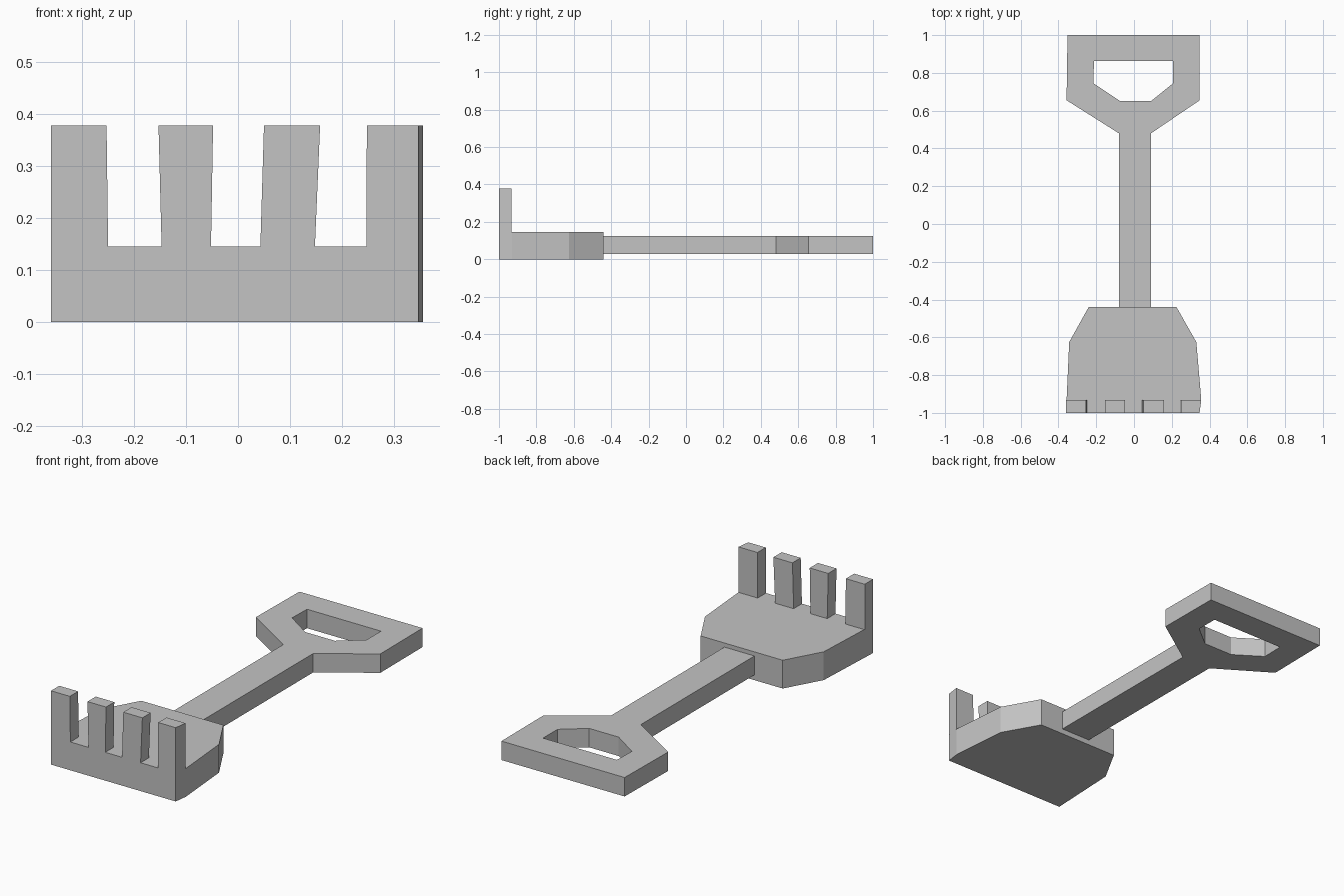
import bpy, bmesh

cube = bpy.data.objects.get("Cube")
if cube:
    bpy.data.objects.remove(cube, do_unlink=True)

grey = bpy.data.materials.new("plain grey")
grey.use_nodes = True
grey.diffuse_color = (0.55, 0.55, 0.55, 1)
grey.node_tree.nodes["Principled BSDF"].inputs["Base Color"].default_value = (0.55, 0.55, 0.55, 1)


def finish(name, bm):
    bmesh.ops.recalc_face_normals(bm, faces=bm.faces)
    mesh = bpy.data.meshes.new(name)
    bm.to_mesh(mesh)
    bm.free()
    mesh.materials.append(grey)
    obj = bpy.data.objects.new(name, mesh)
    bpy.context.collection.objects.link(obj)
    return obj


def prism(name, bottom, z0, z1, top=None):
    """Solid between a bottom outline and a matching top outline."""
    bm = bmesh.new()
    low = [bm.verts.new((x, y, z0)) for x, y in bottom]
    high = [bm.verts.new((x, y, z1)) for x, y in top or bottom]
    bm.faces.new(low)
    bm.faces.new(high)
    for i in range(len(low)):
        j = (i + 1) % len(low)
        bm.faces.new((low[i], low[j], high[j], high[i]))
    return finish(name, bm)


# Head block, wide at the front and tapering to the shaft
prism("head", [(-0.36, -1), (0.347, -1), (0.356, -0.93), (0.33, -0.625),
               (0.225, -0.44), (-0.24, -0.44), (-0.343, -0.625)], 0, 0.145)


# Four upright tines: left and right edges at the bottom, then at the top
def strip(x0, x1, flare):
    return [(x0, -1), (x1, -1), (x1 + flare, -0.933), (x0, -0.933)]


tines = [(-0.36, -0.25, -0.36, -0.253), (-0.147, -0.052, -0.153, -0.048),
         (0.043, 0.148, 0.05, 0.158), (0.247, 0.347, 0.248, 0.347)]
for n, (b0, b1, t0, t1) in enumerate(tines):
    flare = 0.009 if n == 3 else 0
    prism(f"tine_{n + 1}", strip(b0, b1, flare), 0.145, 0.378, strip(t0, t1, flare))

# Shaft and D-shaped grip: a flat sheet with a hole, extruded upward
outer = [(-0.352, 1), (0.346, 1), (0.348, 0.655), (0.09, 0.48), (-0.08, 0.48), (-0.357, 0.655)]
inner = [(-0.212, 0.862), (0.207, 0.862), (0.207, 0.745), (0.092, 0.652), (-0.075, 0.652), (-0.215, 0.745)]
bm = bmesh.new()
out = [bm.verts.new((x, y, 0.027)) for x, y in outer]
hole = [bm.verts.new((x, y, 0.027)) for x, y in inner]
for i in range(6):
    j = (i + 1) % 6
    bm.faces.new((out[i], out[j], hole[j], hole[i]))
end = [bm.verts.new((x, -0.44, 0.027)) for x in (-0.08, 0.09)]
bm.faces.new((out[3], out[4], end[0], end[1]))
bmesh.ops.recalc_face_normals(bm, faces=bm.faces)
grown = bmesh.ops.extrude_face_region(bm, geom=bm.faces[:], use_keep_orig=True)
raised = [g for g in grown["geom"] if isinstance(g, bmesh.types.BMVert)]
bmesh.ops.translate(bm, verts=raised, vec=(0, 0, 0.097))
finish("shaft_and_grip", bm)
